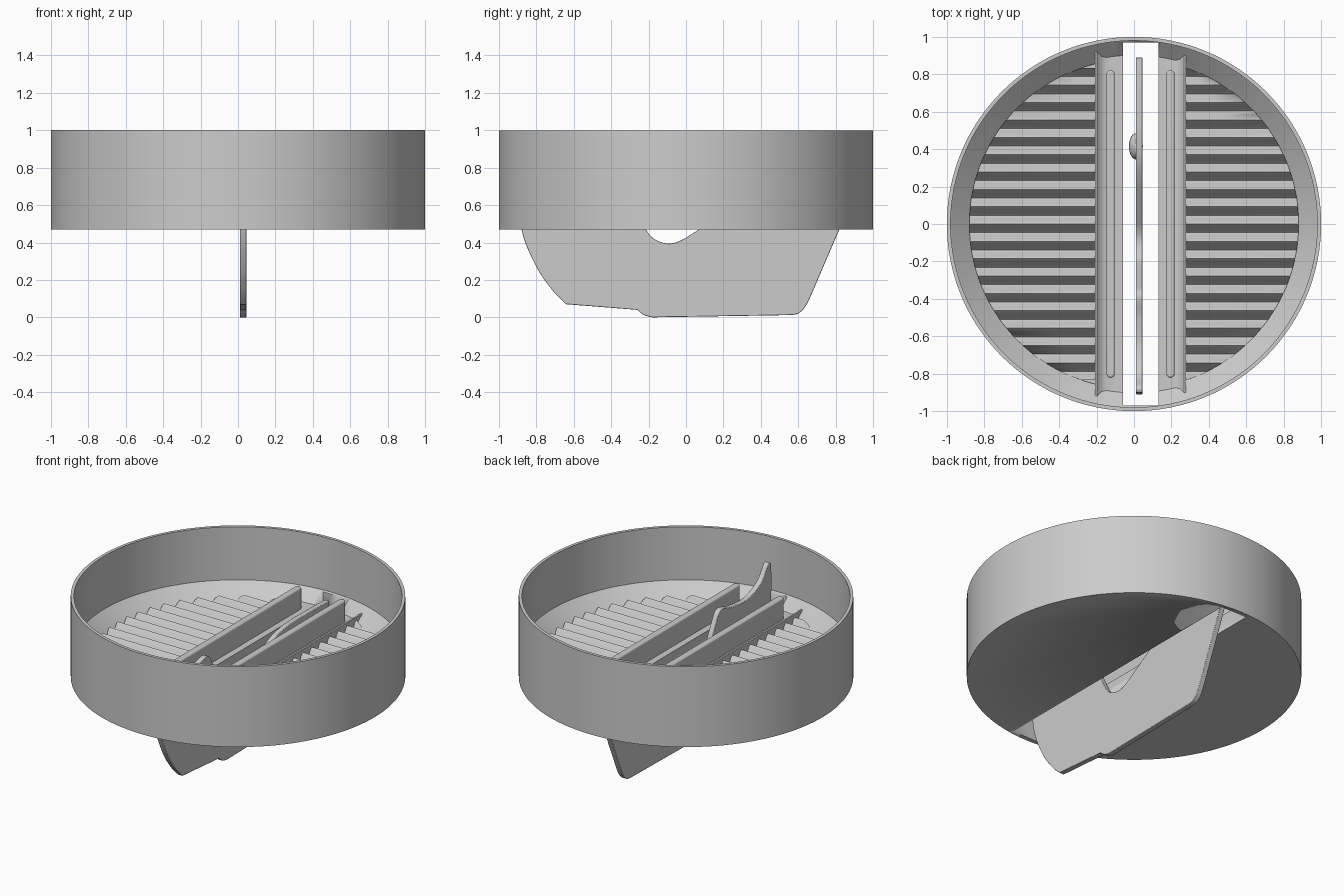
import bpy, bmesh, math
from math import sin, cos, pi, sqrt

if "Cube" in bpy.data.objects:
    bpy.data.objects.remove(bpy.data.objects["Cube"])


def make(name, verts, faces, angle=35):
    me = bpy.data.meshes.new(name)
    me.from_pydata(verts, [], faces)
    bm = bmesh.new()
    bm.from_mesh(me)
    bmesh.ops.recalc_face_normals(bm, faces=bm.faces)
    bm.to_mesh(me)
    bm.free()
    ob = bpy.data.objects.new(name, me)
    bpy.context.collection.objects.link(ob)
    bpy.ops.object.select_all(action='DESELECT')
    bpy.context.view_layer.objects.active = ob
    ob.select_set(True)
    bpy.ops.object.shade_smooth_by_angle(angle=math.radians(angle))
    return ob


def prism(name, outline, place, a, b):
    """Extrude a closed 2D outline from a to b; place(u, v, w) maps to xyz."""
    n = len(outline)
    verts = [place(u, v, w) for w in (a, b) for u, v in outline]
    faces = [(i, (i + 1) % n, n + (i + 1) % n, n + i) for i in range(n)]
    faces += [tuple(range(n)), tuple(range(n, 2 * n))]
    return make(name, verts, faces)


def bevel(ob, width, segments=3):
    m = ob.modifiers.new("round", 'BEVEL')
    m.width, m.segments, m.limit_method = width, segments, 'ANGLE'
    m.angle_limit = math.radians(40)


def smooth_path(pts, steps=6):
    """Catmull-Rom through a few points."""
    out = []
    for i in range(len(pts) - 1):
        p0, p1 = pts[max(i - 1, 0)], pts[i]
        p2, p3 = pts[i + 1], pts[min(i + 2, len(pts) - 1)]
        for k in range(steps):
            t = k / steps
            out.append(tuple(0.5 * (2 * b + (c - a) * t + (2 * a - 5 * b + 4 * c - d) * t * t
                                    + (3 * b - a - 3 * c + d) * t ** 3)
                             for a, b, c, d in zip(p0, p1, p2, p3)))
    return out + [pts[-1]]


# Round housing: wall, sloping ledge and floor, turned around z
N = 128
prof = [(1, 0.47), (1, 1), (0.98, 1), (0.98, 0.65), (0.88, 0.56), (0.88, 0.53)]
V = [(r * cos(2 * pi * i / N), r * sin(2 * pi * i / N), z) for r, z in prof for i in range(N)]
F = [(j * N + i, j * N + (i + 1) % N, (j + 1) * N + (i + 1) % N, (j + 1) * N + i)
     for j in range(len(prof) - 1) for i in range(N)]
F += [tuple(range(N)), tuple(range((len(prof) - 1) * N, len(prof) * N))]
housing = make("housing", V, F)

# Central slot through the floor
cutter = prism("slot_cutter", [(-0.06, -0.97), (0.13, -0.97), (0.13, 0.97), (-0.06, 0.97)],
               lambda u, v, w: (u, v, w), 0.3, 0.9)
cutter.hide_render = True
cutter.hide_set(True)
cut = housing.modifiers.new("slot", 'BOOLEAN')
cut.operation, cut.object, cut.solver = 'DIFFERENCE', cutter, 'EXACT'


# Ribbed floor halves: zigzag sheet with end skirts, clipped to the circle
def ribs(name, side, x0):
    pitch, R, sub = 0.0927, 0.88, 6
    verts, faces = [], []
    rows = 2 * 9 * sub
    for i in range(rows + 1):
        y = (i - rows / 2) * pitch / sub
        z = 0.565 + 0.032 * cos(2 * pi * y / pitch)
        x1 = side * max(sqrt(max(R * R - y * y, 0)), abs(x0) + 0.01)
        verts += [(x0, y, z), ((x0 + x1) / 2, y, z), (x1, y, z), (x1, y, 0.51)]
    for i in range(rows):
        for k in range(3):
            a = i * 4 + k
            faces.append((a, a + 1, a + 5, a + 4))
    return make(name, verts, faces, 60)


ribs("ribbed_floor_left", -1, -0.20)
ribs("ribbed_floor_right", 1, 0.27)

# Guide strips beside the slot, each with a tall thin rail; mirrored about x = 0.035
for name, s in (("left", -1), ("right", 1)):
    X = lambda d, s=s: 0.035 + s * d
    sec = [(0.095, 0.475), (0.095, 0.58), (0.13, 0.58), (0.185, 0.58), (0.21, 0.59),
           (0.232, 0.615), (0.243, 0.615), (0.243, 0.475)]
    strip = prism("guide_strip_" + name, sec, lambda u, v, w: (X(u), w, v), -0.96, 0.96)
    # trim strip ends to the round wall
    for v in strip.data.vertices:
        lim = sqrt(0.978 ** 2 - v.co.x ** 2)
        v.co.y = max(-lim, min(lim, v.co.y))
    n = 8
    h, r = 0.80, 0.022
    cap = [(X(0.16) + r * cos(pi * i / n), h + r * sin(pi * i / n)) for i in range(n + 1)]
    cap += [(X(0.16) - r * cos(pi * i / n), -h - r * sin(pi * i / n)) for i in range(n + 1)]
    rail = prism("guide_rail_" + name, cap, lambda u, v, w: (u, v, w), 0.56, 0.72)
    bevel(rail, 0.01)

# Upright blade hanging through the slot
top = smooth_path([(0.89, 0.64), (0.65, 0.645), (0.45, 0.64), (0.29, 0.60), (0.07, 0.47),
                   (-0.03, 0.41), (-0.10, 0.395), (-0.17, 0.42), (-0.22, 0.48),
                   (-0.32, 0.68), (-0.38, 0.76), (-0.50, 0.735), (-0.66, 0.725),
                   (-0.80, 0.78), (-0.87, 0.87), (-0.90, 0.87)])
front = smooth_path([(-0.91, 0.75), (-0.88, 0.47), (-0.80, 0.27), (-0.71, 0.14), (-0.64, 0.07)])
heel = smooth_path([(-0.26, 0.04), (-0.225, 0.012), (-0.18, 0.0)], 4)
back = smooth_path([(0.55, 0.012), (0.60, 0.02), (0.64, 0.06), (0.67, 0.12)], 4)
blade = prism("blade", top + front + heel + back + [(0.82, 0.47)],
              lambda u, v, w: (w, u, v), 0.01, 0.045)
bevel(blade, 0.006, 2)

# Small knob on the blade side
bpy.ops.mesh.primitive_uv_sphere_add(segments=24, ring_count=12, location=(0.01, 0.415, 0.56))
knob = bpy.context.object
knob.name = "blade_knob"
knob.scale = (0.037, 0.07, 0.06)
bpy.ops.object.shade_smooth()
